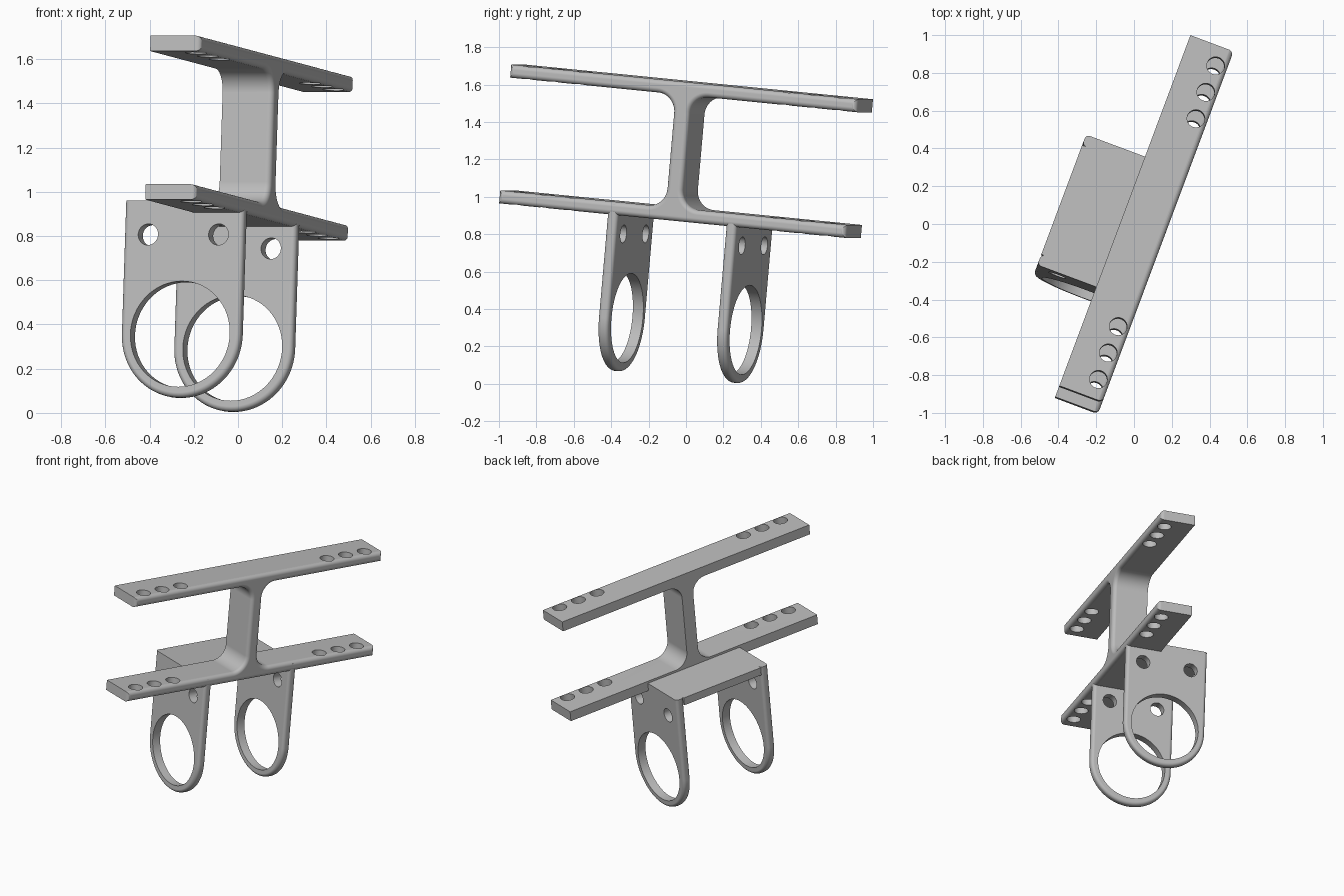
import bpy, bmesh
from math import sin, cos, pi
from mathutils import Vector, Matrix

cube = bpy.data.objects.get("Cube")
if cube:
    bpy.data.objects.remove(cube, do_unlink=True)

# Tilted frame of the part: across the bar, along the bar, up the post
ALONG = Vector((0.349, 0.932, -0.093)).normalized()
ACROSS = Vector((0.937, -0.35, 0)).normalized()
UP = ACROSS.cross(ALONG).normalized()
FRAME = Matrix.Translation((0.066, 0.029, 1.614)) @ Matrix((ACROSS, ALONG, UP)).transposed().to_4x4()

grey = bpy.data.materials.new("light grey plastic")
grey.use_nodes = True
grey.diffuse_color = (0.5, 0.5, 0.5, 1)
grey.node_tree.nodes["Principled BSDF"].inputs["Base Color"].default_value = grey.diffuse_color

# Main sizes
HALF_W, HALF_L, BAR_T = 0.122, 0.995, 0.07
HEIGHT = 0.745
WEB, FILLET = 0.045, 0.1
PLATE_END, PLATE_T = 0.37, 0.06
RING_A, RING_C, RING_R = -0.1675, -1.297, 0.2875
FLANGE_TOP = -0.69


def make_object(name, bm):
    bmesh.ops.recalc_face_normals(bm, faces=bm.faces[:])
    mesh = bpy.data.meshes.new(name)
    bm.to_mesh(mesh)
    bm.free()
    mesh.materials.append(grey)
    obj = bpy.data.objects.new(name, mesh)
    obj.matrix_world = FRAME
    bpy.context.collection.objects.link(obj)
    return obj


def prism(points, offset):
    """Extrude a closed outline of 3D points by an offset."""
    bm = bmesh.new()
    face = bm.faces.new([bm.verts.new(p) for p in points])
    new = bmesh.ops.extrude_face_region(bm, geom=[face], use_keep_orig=True)["geom"]
    bmesh.ops.translate(bm, vec=offset, verts=[g for g in new if isinstance(g, bmesh.types.BMVert)])
    bmesh.ops.recalc_face_normals(bm, faces=bm.faces[:])
    return bm


def round_edges(bm, rule, radius):
    edges = [e for e in bm.edges if rule(e)]
    bmesh.ops.bevel(bm, geom=edges, offset=radius, segments=6, profile=0.5, affect='EDGES')


def cylinders(name, specs, turn):
    """Cutter holding one cylinder per (centre, radius, depth)."""
    bm = bmesh.new()
    for centre, radius, depth in specs:
        bmesh.ops.create_cone(bm, cap_ends=True, segments=64, radius1=radius, radius2=radius,
                              depth=depth, matrix=Matrix.Translation(centre) @ turn)
    obj = make_object(name, bm)
    obj.hide_render = True
    return obj


def cut(obj, cutter):
    mod = obj.modifiers.new("holes", 'BOOLEAN')
    mod.operation, mod.solver, mod.object = 'DIFFERENCE', 'EXACT', cutter
    bpy.context.view_layer.objects.active = obj
    bpy.ops.object.modifier_apply(modifier=mod.name)


def finish(obj):
    bpy.ops.object.select_all(action='DESELECT')
    obj.select_set(True)
    bpy.context.view_layer.objects.active = obj
    bpy.ops.object.shade_smooth_by_angle(angle=pi / 7)
    obj.modifiers.new("even shading", 'WEIGHTED_NORMAL').keep_sharp = True


# Two bars joined by a filleted web, rounded along one side
half_h = HEIGHT / 2
inner = half_h - BAR_T
quarter = [(HALF_L, half_h), (HALF_L, inner)]
for i in range(13):
    t = pi / 2 * i / 12
    quarter.append((WEB + FILLET * (1 - sin(t)), inner - FILLET * (1 - cos(t))))
right = quarter + [(b, -c) for b, c in reversed(quarter)]
outline = right + [(-b, c) for b, c in reversed(right)]
bm = prism([(-HALF_W, b, c - half_h) for b, c in outline], (2 * HALF_W, 0, 0))
round_edges(bm, lambda e: all(v.co.x > HALF_W - 0.001 for v in e.verts), 0.026)
frame = make_object("double_bar_frame", bm)

# Three screw holes at each end of both bars
screws = [((0.06, s * b, -half_h), 0.047, 1.2) for s in (-1, 1) for b in (0.59, 0.74, 0.89)]
bar_cutter = cylinders("bar_hole_cutter", screws, Matrix())
cut(frame, bar_cutter)
finish(frame)

# Side flange bridging the two ring plates
reach = RING_A - RING_R
inside = PLATE_END - PLATE_T
bm = prism([(reach, -inside, FLANGE_TOP), (-HALF_W, -inside, FLANGE_TOP),
            (-HALF_W, inside, FLANGE_TOP), (reach, inside, FLANGE_TOP)],
           (0, 0, -HEIGHT - FLANGE_TOP))
finish(make_object("side_flange", bm))

# Ring plates: straight top, round bottom, one big hole and two small ones
ring_holes = [((RING_A, 0, RING_C), 0.24, 1.2)]
ring_holes += [((RING_A + s * 0.17, 0, -0.845), 0.048, 1.2) for s in (-1, 1)]
ring_cutter = cylinders("ring_hole_cutter", ring_holes, Matrix.Rotation(pi / 2, 4, 'X'))
plate = [(RING_A + RING_R, FLANGE_TOP)]
for i in range(41):
    t = pi * i / 40
    plate.append((RING_A + RING_R * cos(t), RING_C - RING_R * sin(t)))
plate.append((RING_A - RING_R, FLANGE_TOP))
for name, start in (("front_ring_plate", -PLATE_END), ("back_ring_plate", inside)):
    bm = prism([(a, start, c) for a, c in plate], (0, PLATE_T, 0))
    round_edges(bm, lambda e: abs(e.verts[0].co.y - e.verts[1].co.y) < 0.001
                and min(v.co.z for v in e.verts) < FLANGE_TOP - 0.01, 0.022)
    ring = make_object(name, bm)
    cut(ring, ring_cutter)
    finish(ring)

for cutter in (bar_cutter, ring_cutter):
    bpy.data.objects.remove(cutter, do_unlink=True)
